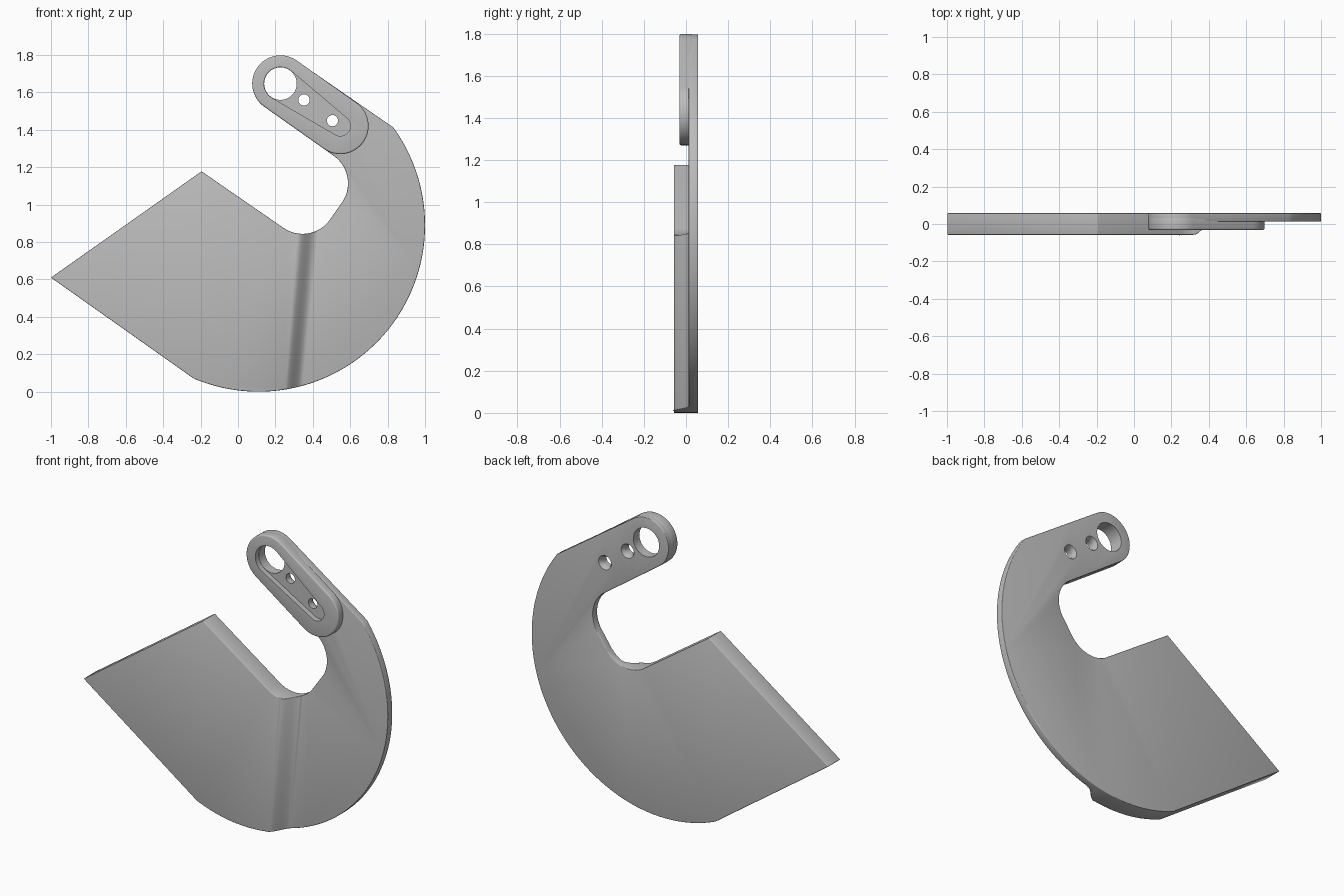
import bpy, bmesh, math
from mathutils import Vector

cube = bpy.data.objects.get("Cube")
if cube:
    bpy.data.objects.remove(cube, do_unlink=True)

BACK, THIN, THICK, BOSS = 0.058, 0.013, -0.058, -0.032
HEAD, FOOT = (0.227, 1.647), (0.547, 1.421)   # ends of the raised slot boss

grey = bpy.data.materials.new("plain_grey")
grey.use_nodes = True
grey.diffuse_color = (0.5, 0.5, 0.5, 1)
grey.node_tree.nodes["Principled BSDF"].inputs["Base Color"].default_value = (0.5, 0.5, 0.5, 1)


def arc(c, r, a0, a1, n):
    """Points on a circle in the xz plane, angles in degrees."""
    angles = [math.radians(a0 + (a1 - a0) * i / n) for i in range(n + 1)]
    return [(c[0] + r * math.cos(a), c[1] + r * math.sin(a)) for a in angles]


def capsule(r0, r1):
    """Outline around the two boss centres, tapered if the radii differ."""
    dx, dz = FOOT[0] - HEAD[0], FOOT[1] - HEAD[1]
    axis = math.degrees(math.atan2(dz, dx))
    t = math.degrees(math.acos((r0 - r1) / math.hypot(dx, dz)))
    return arc(HEAD, r0, axis + t, axis + 360 - t, 32) + arc(FOOT, r1, axis - t, axis + t, 32)


def prism(name, pts, y0, y1, cuts=(), front=None):
    """Extrude an xz outline from y1 forward to y0, or to a varying front."""
    bm = bmesh.new()
    bm.faces.new([bm.verts.new((x, y1, z)) for x, z in pts])
    for co, no in cuts:
        bmesh.ops.bisect_plane(bm, geom=bm.verts[:] + bm.edges[:] + bm.faces[:],
                               plane_co=co, plane_no=no, dist=1e-5)
    ext = bmesh.ops.extrude_face_region(bm, geom=bm.faces[:], use_keep_orig=True)
    for v in ext["geom"]:
        if isinstance(v, bmesh.types.BMVert):
            v.co.y = front(v.co) if front else y0
    bmesh.ops.recalc_face_normals(bm, faces=bm.faces[:])
    return to_object(name, bm)


def to_object(name, bm):
    mesh = bpy.data.meshes.new(name)
    bm.to_mesh(mesh)
    bm.free()
    mesh.materials.append(grey)
    ob = bpy.data.objects.new(name, mesh)
    bpy.context.collection.objects.link(ob)
    return ob


def cone(name, c, r_back, r_front, y0, y1):
    """Round cutter running along y."""
    bm = bmesh.new()
    rings = [[bm.verts.new((x, y, z)) for x, z in arc(c, r, 0, 360, 40)[:-1]]
             for r, y in ((r_front, y0), (r_back, y1))]
    bm.faces.new(rings[0])
    bm.faces.new(rings[1])
    for i in range(40):
        j = (i + 1) % 40
        bm.faces.new((rings[0][i], rings[0][j], rings[1][j], rings[1][i]))
    bmesh.ops.recalc_face_normals(bm, faces=bm.faces[:])
    return to_object(name, bm)


def finish(ob, bevel, cutters):
    """Round the rim, cut the holes and smooth the curved faces."""
    bpy.ops.object.select_all(action='DESELECT')
    bpy.context.view_layer.objects.active = ob
    ob.select_set(True)
    m = ob.modifiers.new("rim", 'BEVEL')
    m.width, m.segments = bevel, 3
    m.limit_method, m.angle_limit = 'ANGLE', math.radians(50)
    for c in cutters:
        b = ob.modifiers.new(c.name, 'BOOLEAN')
        b.operation, b.solver, b.object = 'DIFFERENCE', 'EXACT', c
    for m in list(ob.modifiers):
        bpy.ops.object.modifier_apply(modifier=m.name)
    bpy.ops.object.shade_smooth_by_angle(angle=math.radians(35))


# Hook plate: thick panel on one side, smooth step down to a thin hook
outline = [(-1, 0.61), (-0.195, 1.178)]
outline += arc((0.345, 1.024), 0.18, 235, 327, 24)
outline += arc((0.408, 1.114), 0.18, -33, 55, 24)
outline += arc(HEAD, 0.15, 235, 55, 32)
outline += arc((0.11, 0.89), 0.89, 36, -113, 90)

lean = math.radians(5.3)
step_mid = Vector((0.37, 0, 0.84))
step_dir = Vector((math.cos(lean), 0, -math.sin(lean)))
STEP, STRIPS = 0.1, 10


def plate_front(co):
    t = (co - step_mid).dot(step_dir) / STEP + 0.5
    t = min(1, max(0, t))
    if co.z > 1.2 and co.x > 0:
        t = 1
    return THICK + (THIN - THICK) * t * t * (3 - 2 * t)


cuts = [(step_mid + step_dir * STEP * (i / STRIPS - 0.5), step_dir) for i in range(STRIPS + 1)]
plate = prism("hook_plate", outline, THICK, BACK, cuts, plate_front)

# Raised boss around the slot
boss = prism("slot_boss", capsule(0.151, 0.151), BOSS, 0.034)

# Cutters: large hole, two countersunk screw holes, tapered pocket
holes = [cone("large_hole", HEAD, 0.087, 0.087, -0.2, 0.2)]
for i, c in enumerate(((0.353, 1.56), (0.505, 1.449))):
    holes.append(cone(f"screw_hole_{i}", c, 0.03, 0.03, -0.2, 0.2))
    holes.append(cone(f"countersink_{i}", c, 0.044, 0.03, 0.036, 0.06))
pocket = prism("pocket", capsule(0.0885, 0.054), -0.2, 0.0)

finish(plate, 0.009, holes)
finish(boss, 0.009, holes + [pocket])
for c in holes + [pocket]:
    bpy.data.objects.remove(c, do_unlink=True)
